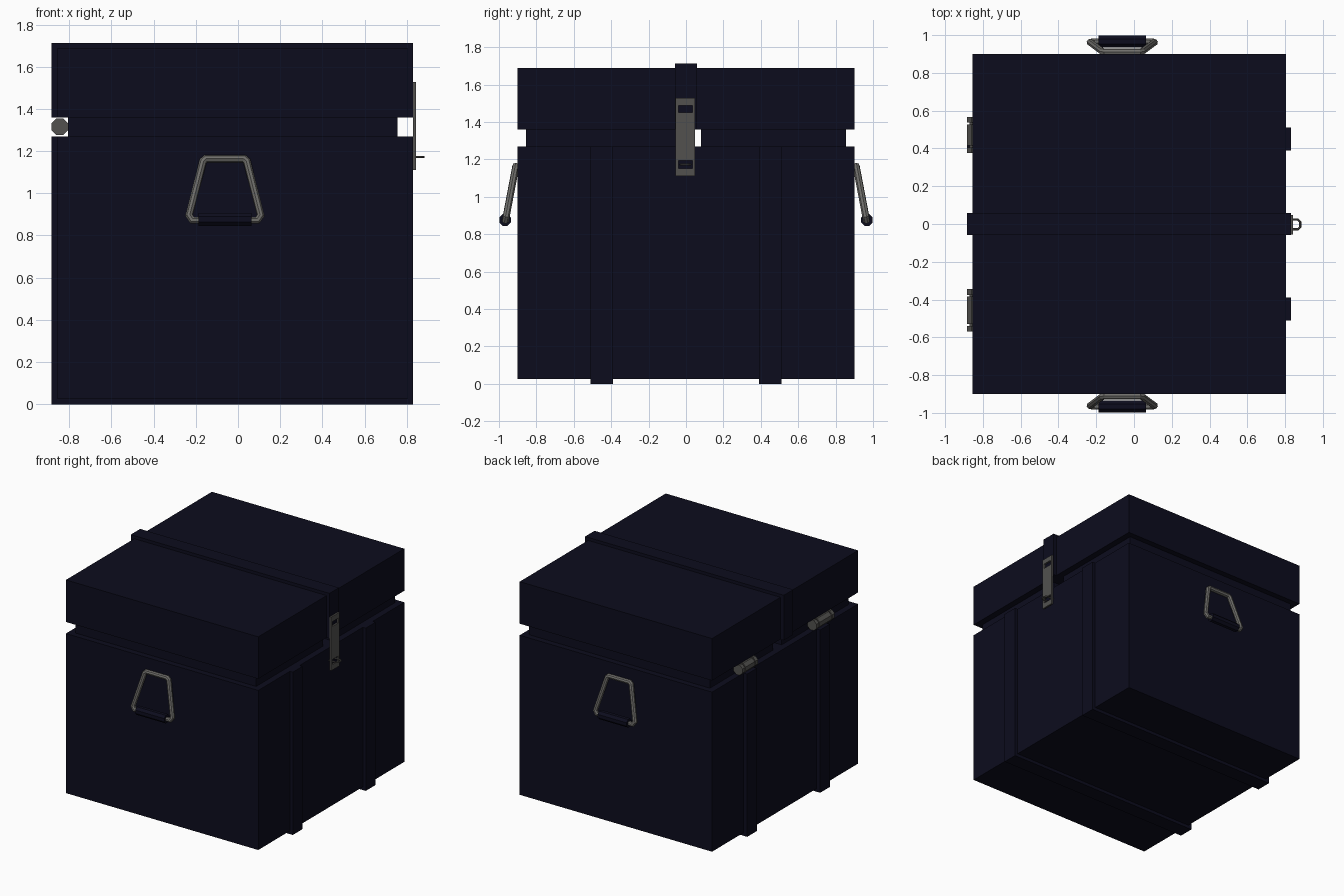
import bpy, bmesh, math
from mathutils import Vector

if "Cube" in bpy.data.objects:
    bpy.data.objects.remove(bpy.data.objects["Cube"])


def material(name, rgb):
    m = bpy.data.materials.new(name)
    m.diffuse_color = (*rgb, 1)
    m.use_nodes = True
    m.node_tree.nodes["Principled BSDF"].inputs["Base Color"].default_value = m.diffuse_color
    return m


navy = material("dark navy", (0.0037, 0.0037, 0.0125))
steel = material("dull steel", (0.085, 0.083, 0.078))
bright = material("light steel", (0.16, 0.157, 0.147))


def boxes(name, mat, ranges):
    """One object made of boxes given as (x0, x1, y0, y1, z0, z1)."""
    bm = bmesh.new()
    for x0, x1, y0, y1, z0, z1 in ranges:
        r = bmesh.ops.create_cube(bm, size=1)
        for v in r["verts"]:
            v.co = Vector(((x0 + x1) / 2 + v.co.x * (x1 - x0),
                           (y0 + y1) / 2 + v.co.y * (y1 - y0),
                           (z0 + z1) / 2 + v.co.z * (z1 - z0)))
    return finish(name, bm, mat)


def finish(name, bm, mat):
    me = bpy.data.meshes.new(name)
    bm.to_mesh(me)
    bm.free()
    me.materials.append(mat)
    ob = bpy.data.objects.new(name, me)
    bpy.context.collection.objects.link(ob)
    return ob


def tube(name, mat, points, radius, cyclic=False, res=2):
    """Round bar along a path, turned into a mesh."""
    cu = bpy.data.curves.new(name, "CURVE")
    cu.dimensions = "3D"
    cu.bevel_depth = radius
    cu.bevel_resolution = res
    cu.use_fill_caps = True
    sp = cu.splines.new("POLY")
    sp.points.add(len(points) - 1)
    for p, co in zip(sp.points, points):
        p.co = (*co, 1)
    sp.use_cyclic_u = cyclic
    cu.materials.append(mat)
    ob = bpy.data.objects.new(name, cu)
    bpy.context.collection.objects.link(ob)
    bpy.ops.object.select_all(action="DESELECT")
    ob.select_set(True)
    bpy.context.view_layer.objects.active = ob
    bpy.ops.object.convert(target="MESH")
    for p in bpy.context.object.data.polygons:
        p.use_smooth = False


def prism(name, mat, pieces, x, z, axis, sides=8):
    """Stacked faceted cylinders (start, end, radius) along x or y."""
    bm = bmesh.new()
    for a, b, rad in pieces:
        rings = []
        for t in (a, b):
            ring = []
            for i in range(sides):
                ang = 2 * math.pi * (i + 0.5) / sides
                u, w = rad * math.cos(ang), rad * math.sin(ang)
                co = (t, x + u, z + w) if axis == "x" else (x + u, t, z + w)
                ring.append(bm.verts.new(co))
            rings.append(ring)
            bm.faces.new(ring)
        for i in range(sides):
            j = (i + 1) % sides
            bm.faces.new((rings[0][i], rings[0][j], rings[1][j], rings[1][i]))
    bmesh.ops.recalc_face_normals(bm, faces=bm.faces)
    finish(name, bm, mat)


# Case body, recessed neck with a slot behind the latch, and lid
X0, X1, Y = -0.855, 0.805, 0.90
boxes("case_body", navy, [(X0, X1, -Y, Y, 0.025, 1.27)])
boxes("lid", navy, [(X0, X1, -Y, Y, 1.36, 1.688)])
boxes("neck", navy, [(-0.805, 0.755, -0.855, -0.03, 1.27, 1.36),
                     (-0.805, 0.755, 0.08, 0.855, 1.27, 1.36)])

# Raised bands: two wrapping under the body, one over the lid
for name, c in (("body_band_a", -0.45), ("body_band_b", 0.45)):
    a, b = c - 0.06, c + 0.06
    boxes(name, navy, [(-0.885, 0.83, a, b, 0, 0.025),
                       (-0.885, X0, a, b, 0.025, 1.27),
                       (X1, 0.83, a, b, 0.025, 1.27)])
boxes("lid_band", navy, [(-0.885, 0.83, -0.058, 0.058, 1.688, 1.712),
                         (-0.885, X0, -0.058, 0.058, 1.36, 1.688),
                         (X1, 0.83, -0.058, 0.058, 1.36, 1.688)])

# Hasp plate with two slots, built as a frame
p0, p1 = 0.83, 0.843
boxes("hasp_plate", steel, [
    (p0, p1, -0.055, -0.04, 1.11, 1.528), (p0, p1, 0.035, 0.048, 1.11, 1.528),
    (p0, p1, -0.04, 0.035, 1.11, 1.152), (p0, p1, -0.04, 0.035, 1.193, 1.45),
    (p0, p1, -0.04, 0.035, 1.488, 1.528)])

# Staple loop passing through the lower slot
tube("staple", steel, [(0.80, -0.028, 1.172), (0.867, -0.028, 1.172),
                       (0.88, -0.016, 1.172), (0.88, 0.012, 1.172),
                       (0.867, 0.024, 1.172), (0.80, 0.024, 1.172)], 0.006, res=1)

# Hinge barrels on the back
for name, a, b in (("hinge_a", 0.375, 0.567), ("hinge_b", -0.57, -0.345)):
    r = 0.043
    prism(name, steel, [(a, a + 0.03, r), (a + 0.03, a + 0.04, 0.027),
                        (a + 0.04, b - 0.04, r), (b - 0.04, b - 0.03, 0.027),
                        (b - 0.03, b, r)], -0.845, 1.315, "y")

# Drop handles: tilted trapezoid loop with a thick grip, one on each side
CX = -0.062
half = [(0.09, 1.164), (0.104, 1.152), (0.17, 0.895), (0.155, 0.873)]
for name, s in (("front", -1), ("back", 1)):
    outline = half + [(-u, z) for u, z in reversed(half)]
    path = [(CX + u, s * (0.91 + (1.164 - z) * 0.19), z) for u, z in outline]
    tube(name + "_handle", bright, path, 0.019, cyclic=True)
    prism(name + "_grip", navy, [(CX - 0.125, CX + 0.125, 0.034)],
          s * 0.967, 0.876, "x")
